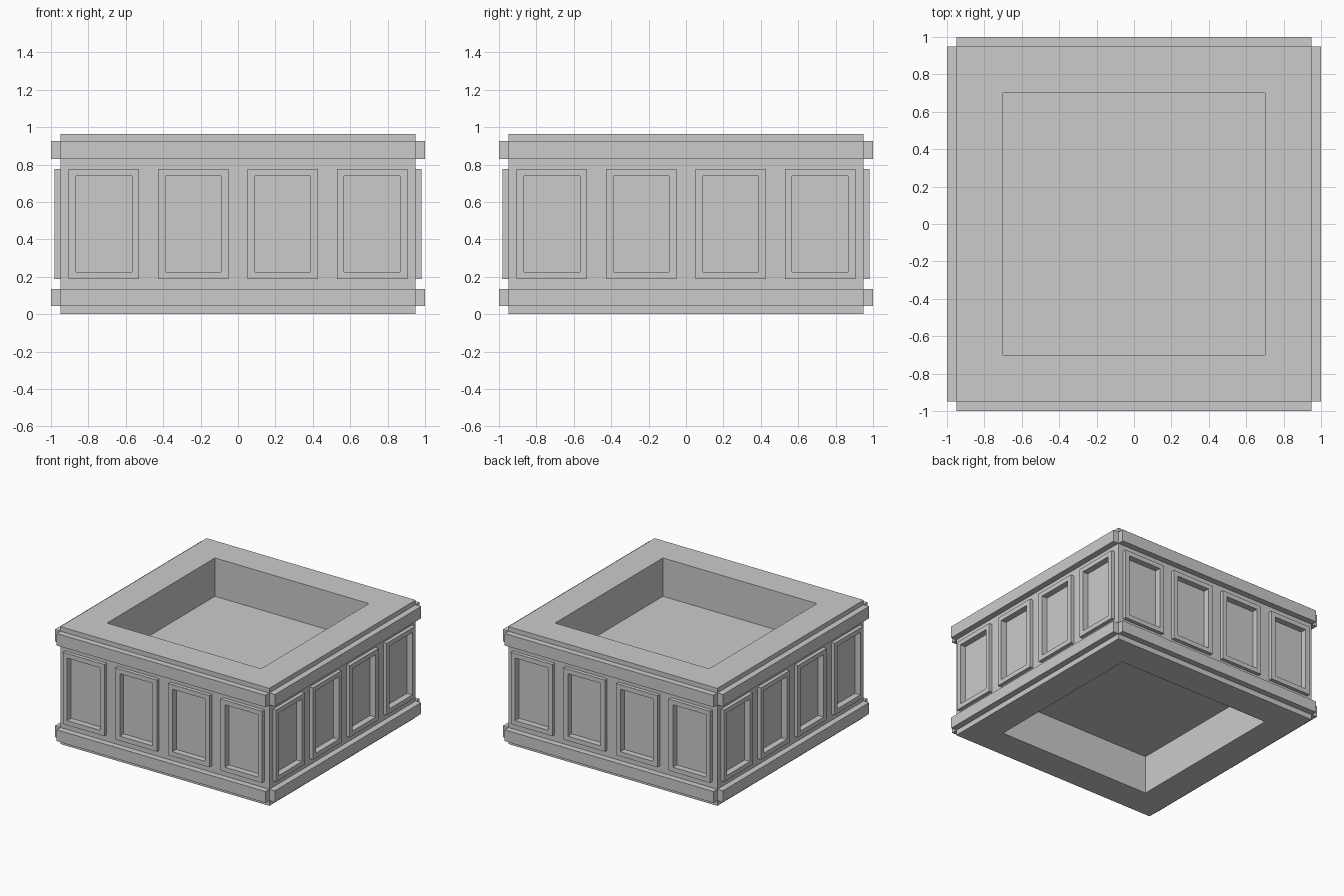
import bpy
import bmesh
from math import pi
from mathutils import Matrix, Vector

if "Cube" in bpy.data.objects:
    bpy.data.objects.remove(bpy.data.objects["Cube"])

HEIGHT = 0.965
HALF = 0.95
SIDES = [Matrix.Rotation(i * pi / 2, 4, 'Z') for i in range(4)]
PANEL_X = [-0.717, -0.239, 0.239, 0.717]


def box(bm, lo, hi, turn=Matrix()):
    lo, hi = Vector(lo), Vector(hi)
    m = turn @ Matrix.Translation((lo + hi) / 2) @ Matrix.Diagonal((*(hi - lo), 1))
    bmesh.ops.create_cube(bm, size=1, matrix=m)


def make(name, boxes):
    bm = bmesh.new()
    for b in boxes:
        box(bm, *b)
    mesh = bpy.data.meshes.new(name)
    bm.to_mesh(mesh)
    bm.free()
    obj = bpy.data.objects.new(name, mesh)
    bpy.context.collection.objects.link(obj)
    return obj


def cut(obj, cutter):
    mod = obj.modifiers.new("cut", 'BOOLEAN')
    mod.operation = 'DIFFERENCE'
    mod.solver = 'EXACT'
    mod.object = cutter


def panel_boxes(half_w, z0, z1, y0, y1):
    return [((x - half_w, y0, z0), (x + half_w, y1, z1), side)
            for side in SIDES for x in PANEL_X]


# Solid block, raised panel frames and the trim bands around top and bottom
body = make("planter_body", [((-HALF, -HALF, 0), (HALF, HALF, HEIGHT))])
frames = make("panel_frames", panel_boxes(0.188, 0.188, 0.777, -0.98, -0.945))
for name, z0, z1 in (("lower_band", 0.043, 0.136), ("upper_band", 0.829, 0.927)):
    make(name, [((-HALF, -1, z0), (HALF, -HALF, z1), side) for side in SIDES])

# Cutters: sunken panel centres, plus the basins above and below
panel_cutter = make("panel_cutter", panel_boxes(0.149, 0.226, 0.739, -1.05, -0.93))
basin_cutter = make("basin_cutter", [
    ((-0.7, -0.7, 0.65), (0.7, 0.7, 1.2)),
    ((-0.7, -0.7, -0.2), (0.7, 0.7, 0.315)),
])
for cutter in (panel_cutter, basin_cutter):
    cutter.hide_render = True
    cutter.display_type = 'WIRE'

cut(body, basin_cutter)
cut(body, panel_cutter)
cut(frames, panel_cutter)
